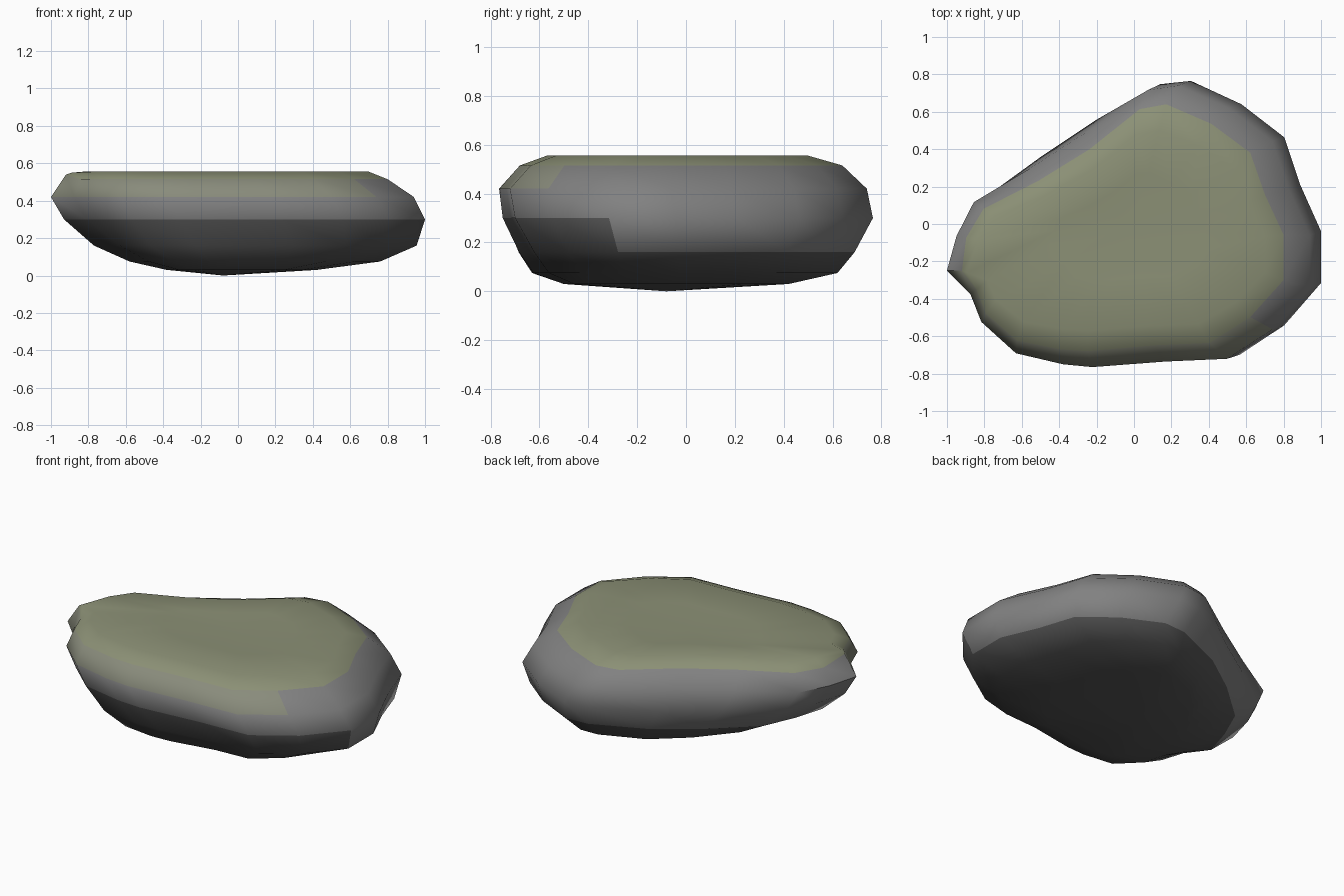
import bpy, bmesh, math

if "Cube" in bpy.data.objects:
    bpy.data.objects.remove(bpy.data.objects["Cube"])

# Plan outline of the boulder at its widest
OUTLINE = [(-1, -.24), (-.95, -.05), (-.86, .14), (-.56, .34), (-.25, .54), (.1, .745),
           (.27, .765), (.55, .64), (.79, .46), (.88, .2), (.995, -.05), (.995, -.33),
           (.79, -.56), (.54, -.72), (.2, -.735), (-.2, -.765), (-.36, -.75),
           (-.62, -.69), (-.81, -.52), (-.87, -.37)]

# Layers from bottom to top: z, x min, x max, y min, y max, back-left bulge, front-left bulge
LAYERS = [(.03, -.38, .42, -.50, .42, .20, .12), (.075, -.58, .76, -.63, .62, .14, .16),
          (.16, -.77, .955, -.685, .69, .09, .12), (.30, -.93, 1.0, -.75, .765, .02, .03),
          (.42, -1.0, .94, -.765, .74, -.04, 0), (.515, -.95, .80, -.68, .64, -.09, .03),
          (.555, -.88, .70, -.57, .50, -.12, .03), (.548, -.45, .38, -.30, .27, -.08, 0)]
BACK_LEFT, FRONT_LEFT = math.radians(130), math.radians(216)


def material(name, rgb):
    m = bpy.data.materials.new(name)
    m.diffuse_color = (*rgb, 1)
    m.use_nodes = True
    m.node_tree.nodes["Principled BSDF"].inputs["Base Color"].default_value = m.diffuse_color
    return m


def bulge(x, y, direction, amount):
    w = amount * max(0, math.cos(math.atan2(y, x) - direction)) ** 4
    return x + w * math.cos(direction), y + w * math.sin(direction)


def fit(values, lo, hi):
    a, b = min(values), max(values)
    return [lo + (v - a) / (b - a) * (hi - lo) for v in values]


bm = bmesh.new()
rings = []
for z, x0, x1, y0, y1, back, front in LAYERS:
    pts = [bulge(*bulge(x, y, BACK_LEFT, back), FRONT_LEFT, front) for x, y in OUTLINE]
    xs = fit([p[0] for p in pts], x0, x1)
    ys = fit([p[1] for p in pts], y0, y1)
    rings.append([bm.verts.new((x, y, z)) for x, y in zip(xs, ys)])

# Raised lip at the left tip
rings[5][0].co = (-.92, -.25, .54)
rings[6][0].co = (-.89, -.26, .55)

# Skin between layers, moss on top, dark stone beneath
n = len(OUTLINE)
for k in range(len(rings) - 1):
    for i in range(n):
        j = (i + 1) % n
        f = bm.faces.new((rings[k][i], rings[k][j], rings[k + 1][j], rings[k + 1][i]))
        c = f.calc_center_median()
        if k >= 5:
            f.material_index = 1
        elif k == 4 and c.y < -.2 and c.x < .75:
            f.material_index = 3
        elif k < 2 or (k == 2 and c.y < -.3):
            f.material_index = 2

# Close the underside and the shallow dip on top
for ring, co, mat in ((rings[0], (-.08, -.08, 0), 2), (rings[-1], (0, 0, .54), 1)):
    tip = bm.verts.new(co)
    for i in range(n):
        bm.faces.new((ring[i], ring[(i + 1) % n], tip)).material_index = mat
bmesh.ops.recalc_face_normals(bm, faces=bm.faces)

mesh = bpy.data.meshes.new("mossy_boulder")
bm.to_mesh(mesh)
bm.free()
boulder = bpy.data.objects.new("mossy_boulder", mesh)
bpy.context.collection.objects.link(boulder)
for name, rgb in (("stone", (.22, .22, .22)), ("moss", (.26, .28, .18)),
                  ("dark_stone", (.09, .09, .09)), ("thin_moss", (.25, .26, .20))):
    mesh.materials.append(material(name, rgb))

# Soft shading with the hard creases kept
bpy.context.view_layer.objects.active = boulder
boulder.select_set(True)
bpy.ops.object.shade_smooth_by_angle(angle=math.radians(50))
